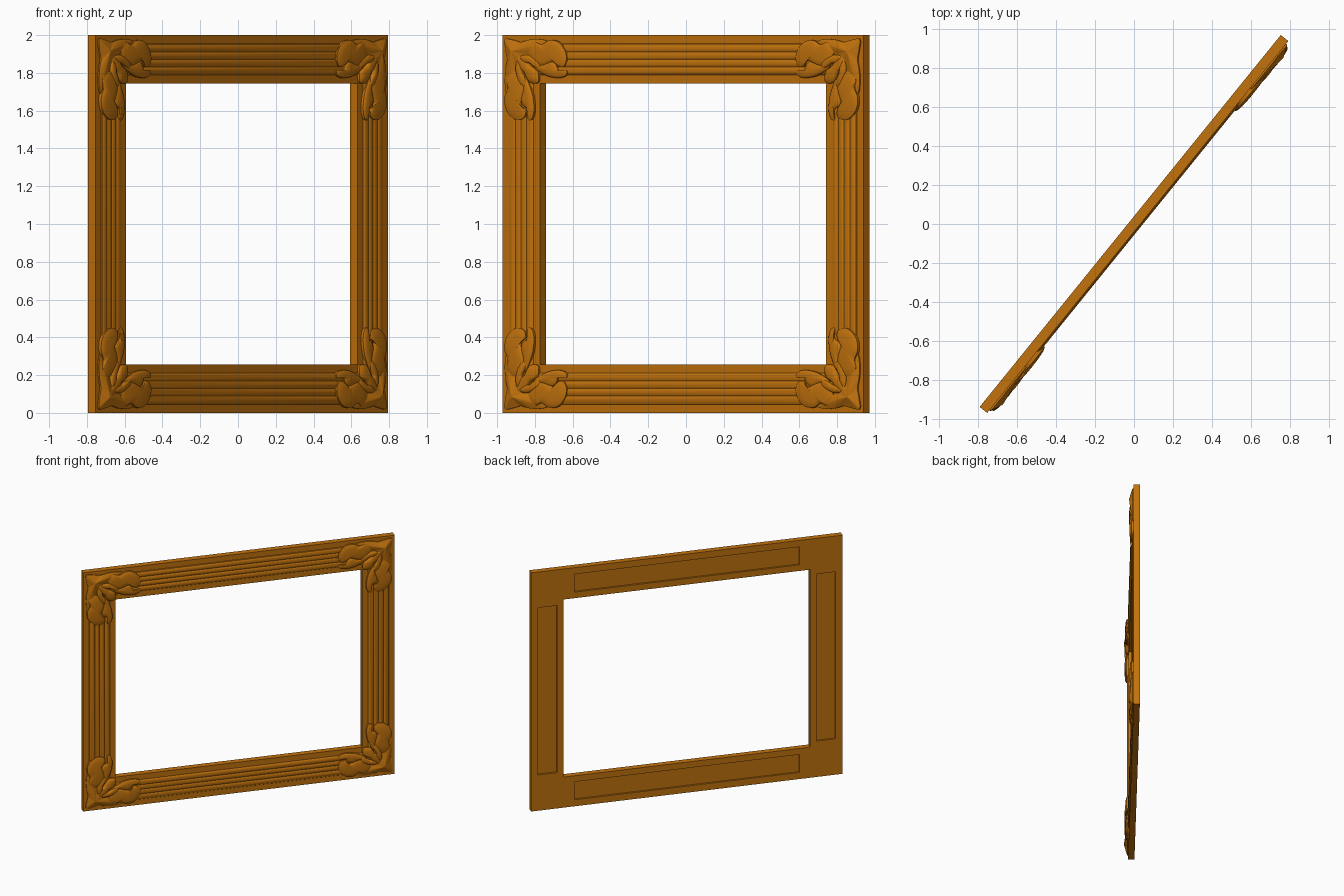
import bpy, bmesh, math
from mathutils import Vector

if "Cube" in bpy.data.objects:
    bpy.data.objects.remove(bpy.data.objects["Cube"])

HALF_W, HEIGHT, BAR = 1.23, 2.0, 0.256     # frame half width, height, bar width
BACK, FRONT = -0.025, 0.025                # depth of the plain slab
TURN = math.radians(51)                    # frame stands turned about z

wood = bpy.data.materials.new("golden_wood")
wood.diffuse_color = (0.54, 0.17, 0.004, 1)
wood.use_nodes = True
wood.node_tree.nodes["Principled BSDF"].inputs["Base Color"].default_value = wood.diffuse_color


def finish(name, bm, angle):
    bmesh.ops.recalc_face_normals(bm, faces=bm.faces)
    mesh = bpy.data.meshes.new(name)
    bm.to_mesh(mesh)
    bm.free()
    mesh.materials.append(wood)
    ob = bpy.data.objects.new(name, mesh)
    bpy.context.collection.objects.link(ob)
    ob.rotation_euler.z = TURN
    bpy.context.view_layer.objects.active = ob
    bpy.ops.object.select_all(action='DESELECT')
    ob.select_set(True)
    bpy.ops.object.shade_smooth_by_angle(angle=math.radians(angle))


def rect(bm, x0, x1, z0, z1, n):
    return [bm.verts.new((x, -n, z)) for x, z in ((x0, z0), (x1, z0), (x1, z1), (x0, z1))]


def bridge(bm, a, b):
    for i in range(len(a)):
        j = (i + 1) % len(a)
        bm.faces.new((a[i], a[j], b[j], b[i]))


# Reeded moulding: profile (distance in from outer edge, depth) swept with mitres
profile = [(0, BACK), (0, FRONT), (0.045, FRONT), (0.048, 0.029)]
REEDS, R0, RW = 4, 0.052, 0.0385
for k in range(REEDS):
    for i in range(0 if k == 0 else 1, 9):
        t = i / 8
        profile.append((R0 + RW * (k + t), 0.029 + 0.007 * math.sin(math.pi * t)))
profile += [(0.21, FRONT), (BAR, FRONT), (BAR, BACK)]

bm = bmesh.new()
rings = [rect(bm, -HALF_W + w, HALF_W - w, w, HEIGHT - w, n) for w, n in profile]
for a, b in zip(rings, rings[1:]):
    bridge(bm, a, b)

# Back of the frame: one recessed panel per bar
outer, inner = rings[0], rings[-1]
P0, P1 = 0.055, 0.205
panels = [(-0.89, 0.89, P0, P1),
          (HALF_W - P0, HALF_W - P1, 0.3, 1.7),
          (0.89, -0.89, HEIGHT - P0, HEIGHT - P1),
          (-HALF_W + P0, -HALF_W + P1, 1.7, 0.3)]
for i, box in enumerate(panels):
    j = (i + 1) % 4
    border = [outer[i], outer[j], inner[j], inner[i]]
    rim = rect(bm, *box, BACK)
    floor = rect(bm, *box, BACK + 0.015)
    if i % 2:      # upright bars list their corners in the other order
        rim = [rim[q] for q in (0, 3, 2, 1)]
        floor = [floor[q] for q in (0, 3, 2, 1)]
    bridge(bm, border, rim)
    bridge(bm, rim, floor)
    bm.faces.new(floor)
finish("moulded_frame", bm, 30)


# Carved corner ornaments, drawn as (a, b) distances from the outer corner
def smooth_loop(pts, sub=5):
    out, n = [], len(pts)
    for i in range(n):
        p0, p1, p2, p3 = (Vector(pts[(i + k) % n]) for k in (-1, 0, 1, 2))
        for s in range(sub):
            t = s / sub
            out.append(0.5 * (2 * p1 + (p2 - p0) * t + (2 * p0 - 5 * p1 + 4 * p2 - p3) * t * t
                              + (3 * p1 - p0 - 3 * p2 + p3) * t ** 3))
    return out


def mirrored(half):
    return half + [(b, a) for a, b in reversed(half) if a != b]


def relief(name, pts, centre, edge, top, dome=True, both_arms=True):
    """Raised carving on all four corners, rising from its outline to its centre."""
    loop, c = smooth_loop(pts), Vector(centre)
    levels = [(1, 0.02), (1, edge)]
    for i in range(1, 6):
        t = i / 6
        rise = math.sqrt(1 - (1 - t) ** 2) if dome else t
        levels.append((1 - t, edge + (top - edge) * rise))
    bm = bmesh.new()
    for sx in (-1, 1):
        for up in (0, 1):
            for swap in ((0, 1) if both_arms else (0,)):
                def put(p, n):
                    a, b = (p.y, p.x) if swap else (p.x, p.y)
                    return bm.verts.new((sx * (HALF_W - a), -n, HEIGHT - b if up else b))
                rows = [[put(c + (p - c) * s, n) for p in loop] for s, n in levels]
                for r0, r1 in zip(rows, rows[1:]):
                    bridge(bm, r0, r1)
                tip = put(c, top)
                for i, v in enumerate(rows[-1]):
                    bm.faces.new((v, rows[-1][(i + 1) % len(loop)], tip))
                bm.faces.new(rows[0])
    finish(name, bm, 40)


# Wavy pointed fan filling the corner
relief("corner_fan",
       mirrored([(0.022, 0.022), (0.08, 0.026), (0.13, 0.036), (0.19, 0.024), (0.26, 0.022),
                 (0.31, 0.035), (0.27, 0.075), (0.2, 0.11), (0.17, 0.17)]),
       (0.085, 0.085), 0.033, 0.06, dome=False, both_arms=False)

# Large upper lobe of the leaf on each bar
relief("leaf_lobe",
       [(0.2, 0.125), (0.195, 0.075), (0.235, 0.04), (0.28, 0.05), (0.33, 0.028), (0.39, 0.035),
        (0.435, 0.075), (0.45, 0.125), (0.43, 0.165), (0.395, 0.165), (0.37, 0.135),
        (0.33, 0.15), (0.28, 0.165), (0.23, 0.155)],
       (0.325, 0.1), 0.042, 0.055)

# Smaller lower lobe, split from the upper one by a notch
relief("leaf_side_lobe",
       [(0.22, 0.165), (0.28, 0.155), (0.34, 0.14), (0.375, 0.155), (0.395, 0.187),
        (0.445, 0.185), (0.445, 0.21), (0.4, 0.226), (0.33, 0.22), (0.27, 0.198)],
       (0.345, 0.187), 0.04, 0.052)

# Leaf bulging over the inner corner
relief("inner_leaf",
       mirrored([(0.1, 0.1), (0.16, 0.115), (0.2, 0.16), (0.25, 0.195), (0.25, 0.25)]),
       (0.185, 0.185), 0.038, 0.055, both_arms=False)

# Curled stalk linking the fan to each leaf
relief("leaf_curl",
       [(0.13, 0.115), (0.18, 0.105), (0.23, 0.12), (0.275, 0.15), (0.27, 0.18),
        (0.235, 0.17), (0.2, 0.15), (0.16, 0.145)],
       (0.2, 0.132), 0.043, 0.056)
